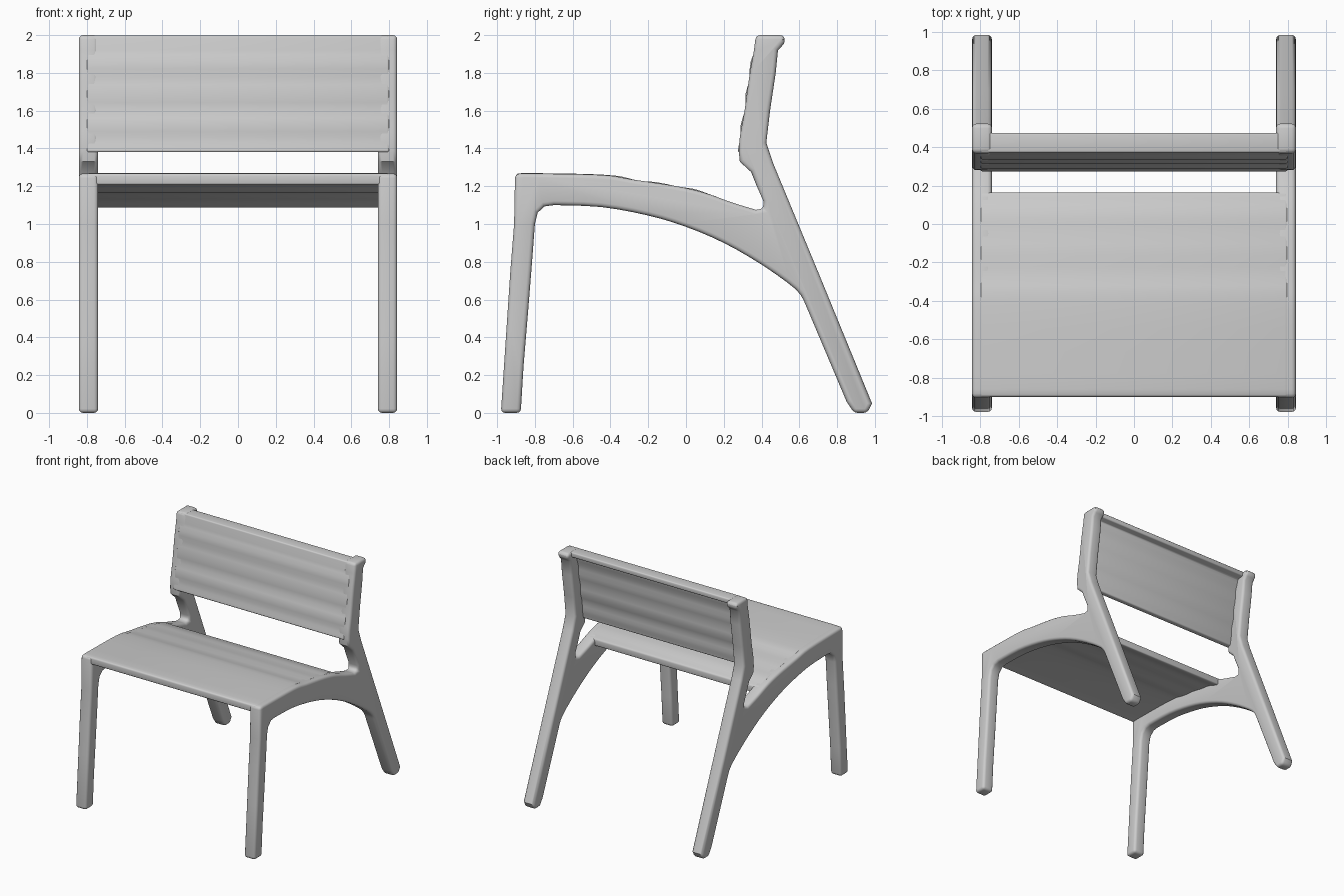
import bpy, bmesh, math

if "Cube" in bpy.data.objects:
    bpy.data.objects.remove(bpy.data.objects["Cube"])


def extrude_profile(name, points, x0, x1, bevel, angle=50, mirror=False):
    """Extrude a (y, z) outline along x, round its edges and shade it."""
    bm = bmesh.new()
    face = bm.faces.new([bm.verts.new((x0, y, z)) for y, z in points])
    out = bmesh.ops.extrude_face_region(bm, geom=[face])
    for v in out["geom"]:
        if isinstance(v, bmesh.types.BMVert):
            v.co.x = x1
    bmesh.ops.recalc_face_normals(bm, faces=bm.faces)
    mesh = bpy.data.meshes.new(name)
    bm.to_mesh(mesh)
    bm.free()
    ob = bpy.data.objects.new(name, mesh)
    bpy.context.collection.objects.link(ob)
    mod = ob.modifiers.new("Round", 'BEVEL')
    mod.width, mod.segments = bevel, 3
    mod.limit_method, mod.angle_limit = 'ANGLE', math.radians(angle)
    mod.use_clamp_overlap = False
    if mirror:
        ob.modifiers.new("Mirror", 'MIRROR').use_axis = (True, False, False)
    bpy.ops.object.select_all(action='DESELECT')
    ob.select_set(True)
    bpy.context.view_layer.objects.active = ob
    for m in list(ob.modifiers):
        bpy.ops.object.modifier_apply(modifier=m.name)
    bpy.ops.object.shade_smooth_by_angle(angle=math.radians(40))
    return ob


def resample(points, n):
    """Catmull-Rom samples through the points."""
    p = [points[0]] + points + [points[-1]]
    result = []
    for i in range(1, len(p) - 2):
        for k in range(n):
            t = k / n
            result.append(tuple(
                0.5 * (2 * b + (c - a) * t + (2 * a - 5 * b + 4 * c - d) * t ** 2
                       + (3 * b - a - 3 * c + d) * t ** 3)
                for a, b, c, d in zip(p[i - 1], p[i], p[i + 1], p[i + 2])))
    return result + [points[-1]]


# Shared curves: seat top line (front to back), seat underside, back front line
seat_top = resample([(-0.86, 1.268), (-0.45, 1.26), (-0.28, 1.235), (-0.05, 1.20),
                     (0.10, 1.165), (0.24, 1.115), (0.37, 1.075)], 4)
rail_under = resample([(-0.70, 1.10), (-0.45, 1.09), (-0.20, 1.045), (0.0, 0.985),
                       (0.20, 0.90), (0.40, 0.785), (0.58, 0.655), (0.63, 0.58)], 3)
back_front = resample([(0.28, 1.38), (0.285, 1.46), (0.31, 1.60),
                       (0.335, 1.78), (0.36, 1.92)], 4)

# Side frame: front leg, curved rail, rear leg and back post in one outline
frame = ([(-0.98, 0.0), (-0.875, 0.0), (-0.86, 0.25), (-0.835, 0.55), (-0.815, 0.80),
          (-0.80, 1.00), (-0.785, 1.06), (-0.75, 1.093)]
         + rail_under
         + [(0.85, 0.06), (0.89, 0.0), (0.96, 0.0), (0.985, 0.05),
            (0.70, 0.745), (0.46, 1.325), (0.425, 1.43), (0.445, 1.60), (0.475, 1.80),
            (0.487, 1.92), (0.525, 1.96), (0.52, 2.0), (0.37, 2.0)]
         + back_front[::-1]
         + [(0.285, 1.33), (0.345, 1.275), (0.375, 1.20), (0.41, 1.12), (0.41, 1.08)]
         + seat_top[::-1]
         + [(-0.905, 1.265), (-0.91, 1.0), (-0.93, 0.75), (-0.95, 0.45)])
extrude_profile("side_frames", frame, 0.74, 0.843, 0.022, 50, mirror=True)

# Seat panel: thin curved sheet between the frames, with a front edge
top = [(-0.90, 1.266)] + [(y, z + 0.002 + 0.003 * math.sin(y * 32) * (y > -0.45))
                          for y, z in seat_top if y < 0.15] + [(0.165, 1.145)]
under = [(y, z - 0.06) for y, z in top]
extrude_profile("seat", top + under[::-1], -0.80, 0.80, 0.012)

# Backrest panel: rippled sheet flush with the post fronts, lip at the top
front = [(y - 0.002 + 0.005 * math.sin(z * 40), z) for y, z in back_front]
rear = [(y + 0.045, z) for y, z in front]
outline = front + [(0.372, 1.997), (0.475, 1.997), (0.475, 1.955), (0.415, 1.95)] + rear[::-1]
extrude_profile("backrest", outline, -0.80, 0.80, 0.010)
